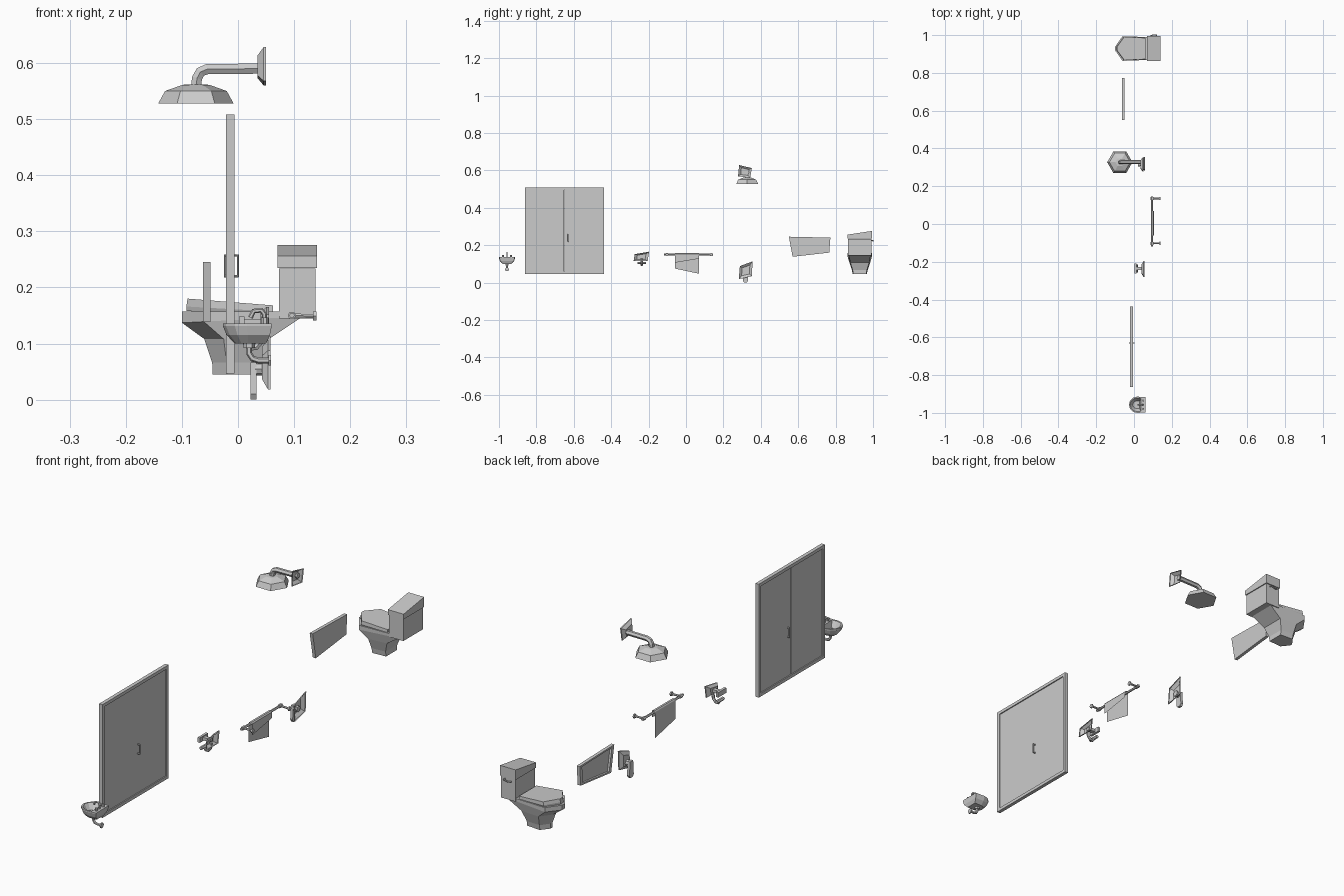
import bpy, bmesh, math
from mathutils import Vector

if "Cube" in bpy.data.objects:
    bpy.data.objects.remove(bpy.data.objects["Cube"])


def mesh_obj(name, verts, faces):
    me = bpy.data.meshes.new(name)
    me.from_pydata([tuple(v) for v in verts], [], faces)
    bm = bmesh.new()
    bm.from_mesh(me)
    bmesh.ops.recalc_face_normals(bm, faces=bm.faces)
    bm.to_mesh(me)
    bm.free()
    ob = bpy.data.objects.new(name, me)
    bpy.context.collection.objects.link(ob)
    return ob


def loft(name, rings, start=True, end=True):
    """Skin equal-length point rings; optionally cap both ends."""
    n = len(rings[0])
    verts = [p for r in rings for p in r]
    faces = [(i * n + k, i * n + (k + 1) % n, (i + 1) * n + (k + 1) % n, (i + 1) * n + k)
             for i in range(len(rings) - 1) for k in range(n)]
    if start:
        faces.append(tuple(range(n)))
    if end:
        faces.append(tuple(range((len(rings) - 1) * n, len(rings) * n)))
    return mesh_obj(name, verts, faces)


def box(name, x, y, z):
    ring = lambda h: [(x[0], y[0], h), (x[1], y[0], h), (x[1], y[1], h), (x[0], y[1], h)]
    return loft(name, [ring(z[0]), ring(z[1])])


def tube(name, path, r, res=1):
    cu = bpy.data.curves.new(name, 'CURVE')
    cu.dimensions = '3D'
    cu.bevel_depth, cu.bevel_resolution, cu.use_fill_caps = r, res, True
    sp = cu.splines.new('POLY')
    sp.points.add(len(path) - 1)
    sp.use_smooth = False
    for p, co in zip(sp.points, path):
        p.co = (*co, 1)
    tmp = bpy.data.objects.new(name + "_path", cu)
    bpy.context.collection.objects.link(tmp)
    deps = bpy.context.evaluated_depsgraph_get()
    me = bpy.data.meshes.new_from_object(tmp.evaluated_get(deps))
    bpy.data.objects.remove(tmp)
    ob = bpy.data.objects.new(name, me)
    bpy.context.collection.objects.link(ob)
    return ob


def quad(corners, x, s=1.0):
    """Crooked yz quad at x, scaled about its centre."""
    cy = sum(c[0] for c in corners) / 4
    cz = sum(c[1] for c in corners) / 4
    return [(x, cy + (a - cy) * s, cz + (b - cz) * s) for a, b in corners]


def wall_plate(name, corners, x_wall, x_face):
    # tapered plate, open at the wall side
    mid = x_wall - 0.3 * (x_wall - x_face)
    return loft(name, [quad(corners, x_wall), quad(corners, mid), quad(corners, x_face, 0.6)], start=False)


# Toilet: pointed bowl, seat lid, tank and slanted tank lid
TY = 0.929


def bowl_ring(x0, x1, h, z0, z1=None, back=0.9):
    z1 = z0 if z1 is None else z1
    sx = x0 + 0.3 * min(x1 - x0, 0.13)
    zf = lambda x: z0 + (z1 - z0) * (x - x0) / (x1 - x0)
    pts = [(x0, -h * 0.15), (sx, -h), (x1, -h * back), (x1, h * back), (sx, h), (x0, h * 0.15)]
    return [(x, TY + y, zf(x)) for x, y in pts]


loft("toilet_bowl", [bowl_ring(-0.045, 0.04, 0.038, 0.045), bowl_ring(-0.046, 0.04, 0.042, 0.066),
                     bowl_ring(-0.06, 0.055, 0.056, 0.108), bowl_ring(-0.1, 0.115, 0.065, 0.137, 0.148),
                     bowl_ring(-0.1, 0.135, 0.065, 0.157)])
loft("toilet_seat", [bowl_ring(-0.092, 0.062, 0.06, 0.158, 0.15), bowl_ring(-0.092, 0.062, 0.063, 0.166, 0.157),
                     bowl_ring(-0.09, 0.062, 0.062, 0.18, 0.168)])
box("toilet_tank", (0.073, 0.138), (TY - 0.063, TY + 0.063), (0.145, 0.234))
lid = [(0.07, -0.066), (0.141, -0.066), (0.141, 0.066), (0.07, 0.066)]
loft("toilet_tank_lid", [[(x, TY + y, 0.235) for x, y in lid],
                         [(x, TY + y, 0.266 + y * 0.15) for x, y in lid]])
tube("flush_lever", [(0.12, 0.985, 0.226), (0.12, 1.0, 0.226), (0.1, 1.0, 0.221), (0.088, 0.997, 0.224)], 0.003)

# Crooked mirror with recessed glass facing -x
MC = [(0.55, 0.245), (0.772, 0.24), (0.766, 0.16), (0.57, 0.138)]
loft("mirror", [quad(MC, -0.049), quad(MC, -0.0625), quad(MC, -0.0625, 0.86), quad(MC, -0.056, 0.84)])

# Shower door: frame, two sliding panels and pull handles
Y0, Y1, Z0, Z1, W = -0.862, -0.438, 0.047, 0.508, 0.013
FX = (-0.021, -0.006)
for n, y in (("left", (Y0, Y0 + W)), ("right", (Y1 - W, Y1))):
    box("door_frame_" + n, FX, y, (Z0, Z1))
for n, z in (("bottom", (Z0, Z0 + W)), ("top", (Z1 - W, Z1))):
    box("door_frame_" + n, FX, (Y0 + W, Y1 - W), z)
box("door_panel_left", (-0.0165, -0.0105), (Y0 + W, -0.651), (Z0 + W, Z1 - W))
box("door_panel_right", (-0.0165, -0.0105), (-0.649, Y1 - W), (Z0 + W, Z1 - W))
for n, a, b in (("outer", -0.0105, 0.0), ("inner", -0.0165, -0.0235)):
    tube("door_handle_" + n, [(a, -0.63, 0.22), (b, -0.63, 0.22), (b, -0.63, 0.257), (a, -0.63, 0.257)], 0.003)

# Shower head: six-sided rose, bent arm, wall plate
SX, SY = -0.075, 0.327
rose = [(0.067, 0.528), (0.055, 0.55), (0.024, 0.561), (0.012, 0.562)]
loft("shower_rose", [[(SX + r * math.cos(k * math.pi / 3), SY + r * math.sin(k * math.pi / 3), z)
                      for k in range(6)] for r, z in rose])
tube("shower_arm", [(SX, SY, 0.555), (-0.073, SY, 0.573), (-0.067, SY, 0.584), (-0.055, SY, 0.589),
                    (0.042, SY, 0.59)], 0.0105)
wall_plate("shower_plate", [(0.284, 0.628), (0.352, 0.612), (0.343, 0.56), (0.278, 0.568)], 0.05, 0.035)

# Shower valve: plate, boss and hanging lever
wall_plate("valve_plate", [(0.288, 0.088), (0.356, 0.113), (0.352, 0.034), (0.282, 0.018)], 0.058, 0.043)
tube("valve_boss", [(0.05, 0.318, 0.055), (0.03, 0.318, 0.055)], 0.012, 2)
lever = [(-0.01, 0.066), (0.01, 0.066), (0.014, 0.01), (0.008, 0.0), (-0.008, 0.0), (-0.014, 0.01)]
loft("valve_lever", [[(x, 0.318 + y, z) for y, z in lever] for x in (0.022, 0.033)])

# Towel bar with folded thin towel
tube("towel_bar", [(0.096, -0.118, 0.15), (0.096, 0.145, 0.15)], 0.005)
for n, y in (("left", -0.102), ("right", 0.135)):
    tube("bar_bracket_" + n, [(0.096, y, 0.15), (0.136, y, 0.149)], 0.004)
    tube("bar_rosette_" + n, [(0.134, y, 0.149), (0.14, y, 0.149)], 0.009)
    tube("bar_end_" + n, [(0.096, y - 0.008, 0.15), (0.096, y + 0.008, 0.15)], 0.0075)
ends = []
for y, long_z, short_z in ((-0.06, 0.075, 0.106), (0.07, 0.047, 0.128)):
    ends.append([(0.090, y, long_z), (0.090, y, 0.152), (0.093, y, 0.157), (0.101, y, 0.157),
                 (0.105, y, 0.152), (0.105, y, short_z)])
mesh_obj("towel", ends[0] + ends[1], [(i, i + 1, i + 7, i + 6) for i in range(5)])

# Robe hook: crooked plate, straight peg and lower J hook
wall_plate("hook_plate", [(-0.274, 0.152), (-0.197, 0.165), (-0.205, 0.116), (-0.28, 0.116)], 0.055, 0.04)
box("hook_peg", (0.01, 0.044), (-0.244, -0.228), (0.132, 0.144))
box("hook_peg_tip", (0.002, 0.012), (-0.262, -0.21), (0.128, 0.148))
tube("hook_lower", [(0.044, -0.236, 0.128), (0.042, -0.236, 0.105), (0.032, -0.236, 0.093),
                    (0.02, -0.236, 0.092), (0.013, -0.236, 0.104)], 0.006)
tube("hook_lower_tip", [(0.013, -0.258, 0.104), (0.013, -0.214, 0.104)], 0.007)

# Wall sink: rounded front, flat back, hollow bowl
KY = -0.957


def sink_ring(x0, x1, h, z):
    cx = x0 + h
    arc = [(cx - h * math.cos(a), h * math.sin(a))
           for a in [math.radians(-90 + 30 * k) for k in range(7)]]
    pts = arc + [(x1, h * 0.95), (x1, -h * 0.95)]
    return [(x, KY + y, z) for x, y in pts]


loft("sink_basin", [sink_ring(-0.006, 0.05, 0.024, 0.1), sink_ring(-0.02, 0.057, 0.038, 0.115),
                    sink_ring(-0.027, 0.06, 0.043, 0.131), sink_ring(-0.027, 0.06, 0.043, 0.136),
                    sink_ring(-0.021, 0.036, 0.036, 0.136), sink_ring(-0.006, 0.03, 0.02, 0.112)])
tube("faucet", [(0.047, KY, 0.134), (0.047, KY, 0.152), (0.042, KY, 0.159), (0.028, KY, 0.158),
                (0.022, KY, 0.146)], 0.0045)
for n, s in (("left", -1), ("right", 1)):
    tube("faucet_knob_" + n, [(0.048, KY + s * 0.022, 0.135), (0.048, KY + s * 0.022, 0.146)], 0.006)
tube("sink_trap", [(0.02, KY, 0.102), (0.02, KY, 0.082), (0.026, KY, 0.073), (0.036, KY, 0.07),
                   (0.055, KY, 0.07)], 0.0055)
tube("trap_flange", [(0.054, KY, 0.07), (0.059, KY, 0.07)], 0.011)
tube("sink_drain", [(0.02, KY, 0.101), (0.02, KY, 0.092)], 0.01)
